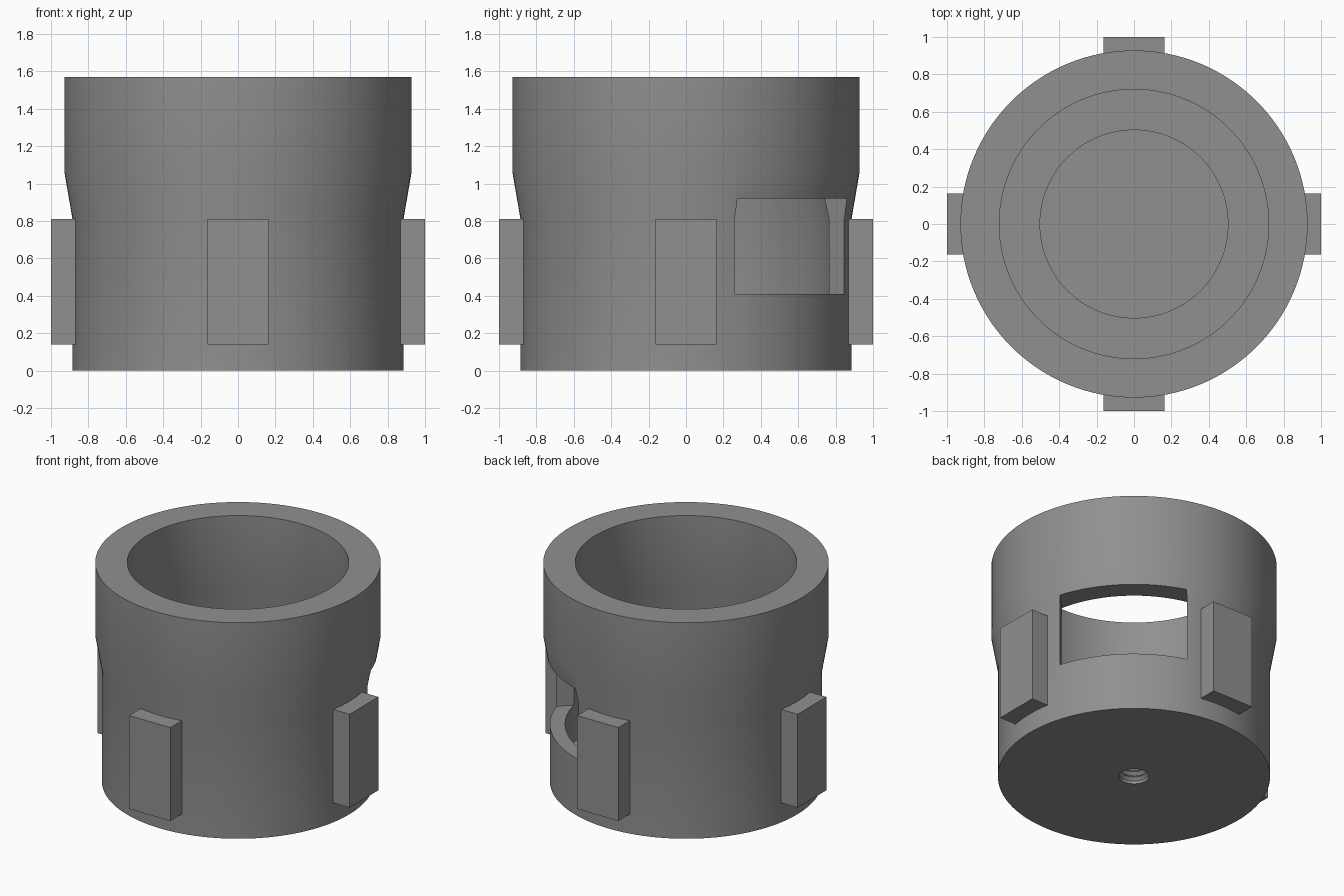
import bpy, bmesh, math
from mathutils import Matrix

if "Cube" in bpy.data.objects:
    bpy.data.objects.remove(bpy.data.objects["Cube"])

SEG = 128

grey = bpy.data.materials.new("plain grey")
grey.diffuse_color = (0.28, 0.28, 0.28, 1)
grey.use_nodes = True
grey.node_tree.nodes["Principled BSDF"].inputs["Base Color"].default_value = grey.diffuse_color


def finish(bm, name):
    bmesh.ops.recalc_face_normals(bm, faces=bm.faces)
    me = bpy.data.meshes.new(name)
    bm.to_mesh(me)
    bm.free()
    me.materials.append(grey)
    ob = bpy.data.objects.new(name, me)
    bpy.context.collection.objects.link(ob)
    return ob


def lathe(profile, name):
    """Revolve (radius, height) points; first and last points become discs."""
    bm = bmesh.new()
    rings = [[bm.verts.new((r * math.cos(2 * math.pi * i / SEG),
                            r * math.sin(2 * math.pi * i / SEG), z))
              for i in range(SEG)] for r, z in profile]
    for a, b in zip(rings, rings[1:]):
        for i in range(SEG):
            j = (i + 1) % SEG
            bm.faces.new((a[i], a[j], b[j], b[i]))
    bm.faces.new(rings[0])
    bm.faces.new(rings[-1])
    return finish(bm, name)


def box(bm, lo, hi, angle):
    """Box given in radial coordinates (out, sideways, up), turned about z."""
    size = [h - l for l, h in zip(lo, hi)]
    mid = [(h + l) / 2 for l, h in zip(lo, hi)]
    bmesh.ops.create_cube(bm, size=1, matrix=Matrix.Rotation(angle, 4, 'Z')
                          @ Matrix.Translation(mid) @ Matrix.Diagonal((*size, 1)))


# Threaded blind hole under the base
PITCH, TURNS = 0.04, 5
thread = []
for k in range(TURNS, 0, -1):
    thread += [(0.077, k * PITCH), (0.097, (k - 0.5) * PITCH)]

# Cup: hole, underside, outer wall, rim, inner wall, floor and raised boss
cup = lathe(thread + [(0.097, 0), (0.885, 0), (0.885, 0.81), (0.928, 1.06),
                      (0.928, 1.57), (0.72, 1.57), (0.72, 1.06), (0.786, 0.81),
                      (0.786, 0.14), (0.505, 0.14), (0.505, 0.32)], "cup")

# Window through the back right wall
bm = bmesh.new()
box(bm, (0.5, -0.414, 0.41), (1.2, 0.414, 0.92), math.radians(45))
cutter = finish(bm, "window_cutter")
cutter.hide_render = True
mod = cup.modifiers.new("window", 'BOOLEAN')
mod.operation = 'DIFFERENCE'
mod.solver = 'EXACT'
mod.object = cutter
bpy.context.view_layer.objects.active = cup
cup.select_set(True)
bpy.ops.object.modifier_apply(modifier=mod.name)
bpy.data.objects.remove(cutter)
bpy.ops.object.shade_smooth_by_angle(angle=math.radians(30))

# Four grip pads around the lower wall
bm = bmesh.new()
for q in range(4):
    box(bm, (0.86, -0.163, 0.14), (1.0, 0.163, 0.81), q * math.pi / 2)
finish(bm, "grip_pads")
